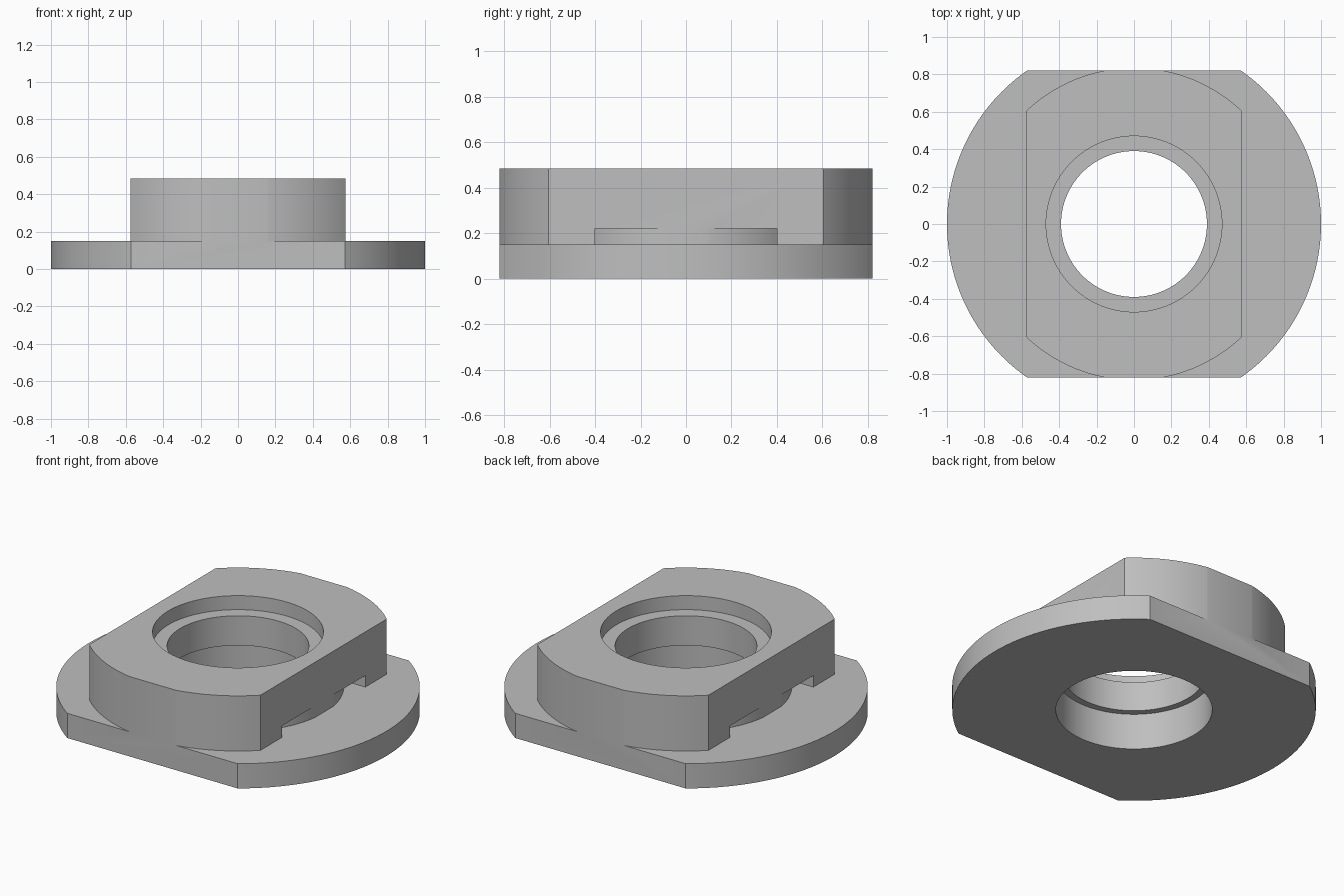
import bpy

default = bpy.data.objects.get("Cube")
if default:
    bpy.data.objects.remove(default, do_unlink=True)

FLANGE_TOP = 0.15
BOSS_TOP = 0.485
SLOT_TOP = 0.22


def disc(name, radius, z0, z1):
    bpy.ops.mesh.primitive_cylinder_add(vertices=128, radius=radius, depth=z1 - z0,
                                        location=(0, 0, (z0 + z1) / 2))
    obj = bpy.context.object
    obj.name = name
    return obj


def block(name, x, y, z):
    """Box given as (low, high) ranges on each axis."""
    bpy.ops.mesh.primitive_cube_add(size=1, location=[sum(r) / 2 for r in (x, y, z)])
    obj = bpy.context.object
    obj.name = name
    obj.scale = [r[1] - r[0] for r in (x, y, z)]
    bpy.ops.object.transform_apply(location=False, rotation=False, scale=True)
    return obj


def combine(body, tool, operation):
    tool.hide_render = True
    mod = body.modifiers.new(tool.name, 'BOOLEAN')
    mod.operation = operation
    mod.solver = 'EXACT'
    mod.object = tool
    bpy.context.view_layer.objects.active = body
    bpy.ops.object.modifier_apply(modifier=mod.name)
    bpy.data.objects.remove(tool, do_unlink=True)


# Raised boss with a shallow slot under each side, closed by a round hub
body = disc("flanged_bushing", 0.835, 0.1, BOSS_TOP)
combine(body, block("slot", (-1, 1), (-0.4, 0.4), (0, SLOT_TOP)), 'DIFFERENCE')
combine(body, disc("hub", 0.582, 0.08, 0.3), 'UNION')

# Flat sides of the boss
for s in (-1, 1):
    side = block("boss_side", sorted((s * 0.575, s * 1.5)), (-1.5, 1.5), (-1, 1))
    combine(body, side, 'DIFFERENCE')

# Round flange
combine(body, disc("flange", 1.0, 0, FLANGE_TOP), 'UNION')

# Flats across the front and back of both flange and boss
for s in (-1, 1):
    flat = block("end_flat", (-1.5, 1.5), sorted((s * 0.82, s * 1.5)), (-1, 1))
    combine(body, flat, 'DIFFERENCE')

# Stepped bore: wide below, narrow in the middle, counterbore on top
for name, radius, z0, z1 in (("through_bore", 0.39, -0.1, 0.6),
                             ("lower_bore", 0.43, -0.2, SLOT_TOP),
                             ("counterbore", 0.47, 0.4, 0.7)):
    combine(body, disc(name, radius, z0, z1), 'DIFFERENCE')

# Plain grey finish
grey = bpy.data.materials.new("plain_grey")
grey.use_nodes = True
colour = (0.52, 0.52, 0.52, 1)
grey.diffuse_color = colour
grey.node_tree.nodes["Principled BSDF"].inputs["Base Color"].default_value = colour
body.data.materials.clear()
body.data.materials.append(grey)

bpy.ops.object.select_all(action='DESELECT')
body.select_set(True)
bpy.context.view_layer.objects.active = body
bpy.ops.object.shade_smooth_by_angle()
